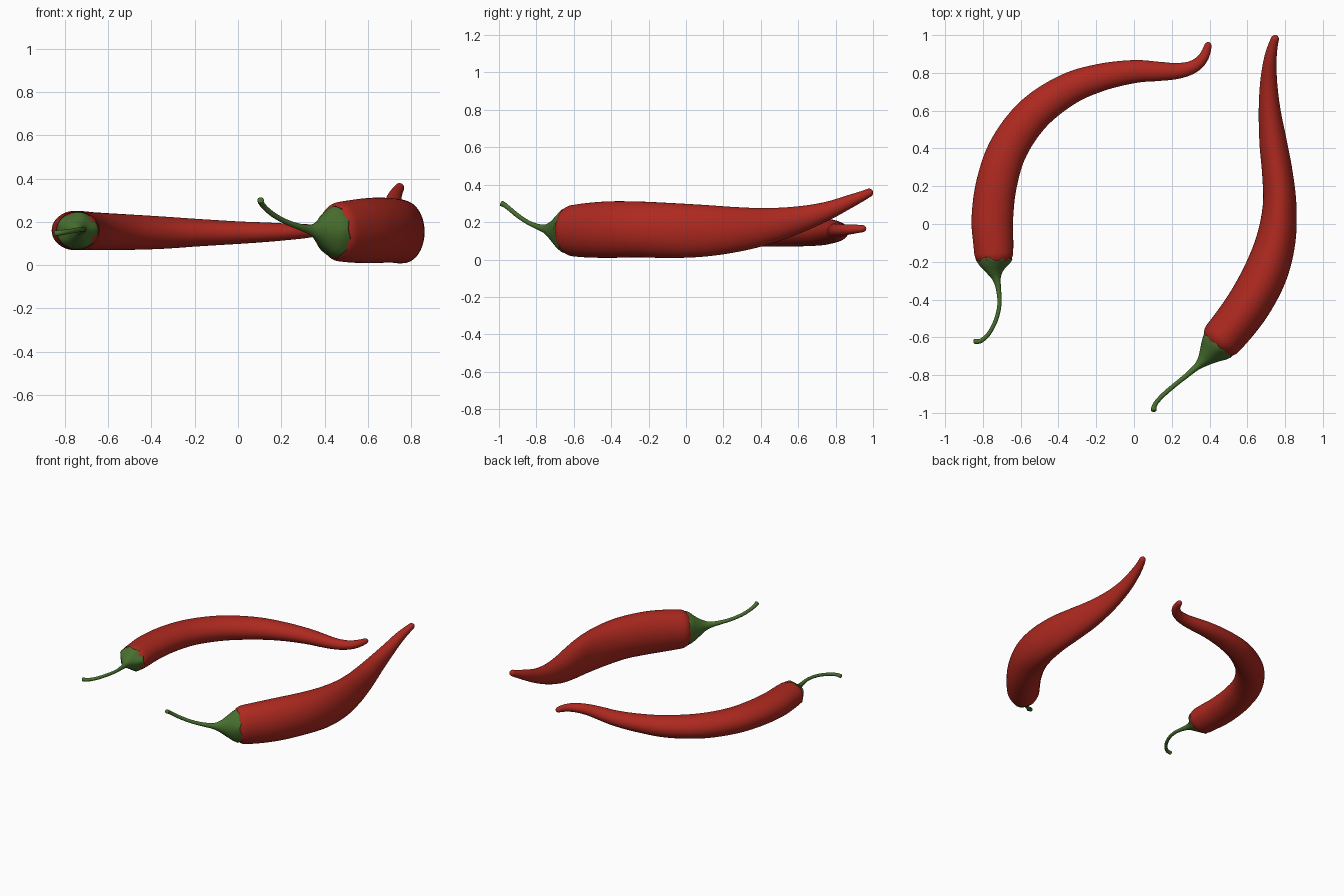
import bpy, bmesh, math
from mathutils import Vector


def material(name, rgb):
    m = bpy.data.materials.new(name)
    m.diffuse_color = (*rgb, 1)
    return m


RED = material("pepper_red", (0.42, 0.022, 0.014))
GREEN = material("stem_green", (0.065, 0.16, 0.028))


def spline(pts, steps=24):
    """Smooth curve through (x, y, z, half width, half height) points."""
    ext = [[2 * a - b for a, b in zip(pts[0], pts[1])]] + [list(p) for p in pts]
    ext.append([2 * a - b for a, b in zip(pts[-1], pts[-2])])
    out = []
    for i in range(1, len(ext) - 2):
        for k in range(steps):
            t = k / steps
            out.append([0.5 * (2 * b + (c - a) * t + (2 * a - 5 * b + 4 * c - d) * t * t
                               + (3 * b - a - 3 * c + d) * t ** 3)
                        for a, b, c, d in zip(*ext[i - 1:i + 3])])
    out.append(list(pts[-1]))
    return out


def sweep(name, pts, mat, cap_start, cap_end, rings=60, sides=40, scallop=0.0):
    """Elliptical tube along the points, with rounded ends or a scalloped rim."""
    path = spline(pts)
    arc = [0.0]
    for a, b in zip(path, path[1:]):
        arc.append(arc[-1] + (Vector(b[:3]) - Vector(a[:3])).length)
    total = arc[-1]

    def at(s):
        i = 0
        while i < len(arc) - 2 and arc[i + 1] < s:
            i += 1
        f = (s - arc[i]) / (arc[i + 1] - arc[i])
        v = [a + (b - a) * f for a, b in zip(path[i], path[i + 1])]
        lo, hi = path[max(i - 1, 0)], path[min(i + 2, len(path) - 1)]
        return v, (Vector(hi[:3]) - Vector(lo[:3])).normalized()

    # ring stations: (distance along, radius factor)
    n = 10
    st = []
    if cap_start:
        for k in range(n):
            a = math.pi / 2 * (k + 0.3) / n
            st.append((cap_start * (1 - math.cos(a)), math.sin(a)))
    else:
        st.append((0.0, 0.86))      # rim tucked into the body
    for k in range(rings + 1):
        st.append((cap_start + (total - cap_start - cap_end) * k / rings, 1.0))
    for k in reversed(range(n)):
        a = math.pi / 2 * (k + 0.3) / n
        st.append((total - cap_end * (1 - math.cos(a)), math.sin(a)))

    bm = bmesh.new()
    loops = []
    for s, f in st:
        v, t = at(s)
        side = t.cross(Vector((0, 0, 1))).normalized()
        up = side.cross(t)
        fade = scallop * max(0, 1 - s / 0.09) ** 2
        loop = []
        for j in range(sides):
            a = 2 * math.pi * j / sides
            p = Vector(v[:3]) + side * (v[3] * f * math.cos(a)) + up * (v[4] * f * math.sin(a))
            p -= t * fade * math.cos(5 * a + 0.6)
            loop.append(bm.verts.new(p))
        loops.append(loop)
    for a, b in zip(loops, loops[1:]):
        for j in range(sides):
            k = (j + 1) % sides
            bm.faces.new((a[j], a[k], b[k], b[j]))
    bm.faces.new(loops[0])
    bm.faces.new(loops[-1])
    bmesh.ops.recalc_face_normals(bm, faces=bm.faces)
    for face in bm.faces:
        face.smooth = True
    me = bpy.data.meshes.new(name)
    bm.to_mesh(me)
    bm.free()
    me.materials.append(mat)
    ob = bpy.data.objects.new(name, me)
    bpy.context.collection.objects.link(ob)
    return ob


# left pepper: long curved body
sweep("left_pepper_body", [
    (-0.738, -0.235, 0.160, 0.098, 0.086), (-0.745, -0.10, 0.160, 0.106, 0.090),
    (-0.750, 0.03, 0.160, 0.110, 0.091), (-0.728, 0.21, 0.160, 0.108, 0.090),
    (-0.665, 0.40, 0.157, 0.103, 0.087), (-0.535, 0.58, 0.153, 0.096, 0.083),
    (-0.355, 0.71, 0.150, 0.085, 0.075), (-0.18, 0.775, 0.150, 0.073, 0.063),
    (0.0, 0.807, 0.150, 0.061, 0.052), (0.13, 0.808, 0.152, 0.051, 0.045),
    (0.23, 0.810, 0.154, 0.042, 0.038), (0.315, 0.833, 0.157, 0.034, 0.032),
    (0.370, 0.885, 0.162, 0.027, 0.026), (0.398, 0.963, 0.166, 0.017, 0.017),
], RED, 0.08, 0.02)

# left pepper: calyx flowing into the curled stem
sweep("left_pepper_stem", [
    (-0.742, -0.185, 0.160, 0.097, 0.086), (-0.740, -0.215, 0.160, 0.078, 0.068),
    (-0.736, -0.250, 0.160, 0.047, 0.044), (-0.728, -0.290, 0.161, 0.023, 0.023),
    (-0.718, -0.340, 0.163, 0.014, 0.014), (-0.712, -0.420, 0.166, 0.011, 0.011),
    (-0.728, -0.500, 0.165, 0.011, 0.011), (-0.765, -0.575, 0.158, 0.011, 0.011),
    (-0.810, -0.618, 0.151, 0.012, 0.012), (-0.850, -0.622, 0.146, 0.014, 0.014),
], GREEN, 0, 0.008, scallop=0.013)

# right pepper: thick body with the tip lifted
sweep("right_pepper_body", [
    (0.410, -0.672, 0.152, 0.106, 0.128), (0.520, -0.545, 0.156, 0.114, 0.144),
    (0.617, -0.41, 0.160, 0.118, 0.151), (0.700, -0.25, 0.161, 0.116, 0.149),
    (0.752, -0.08, 0.155, 0.104, 0.147), (0.771, 0.10, 0.154, 0.089, 0.138),
    (0.759, 0.27, 0.161, 0.081, 0.120), (0.737, 0.43, 0.178, 0.073, 0.098),
    (0.718, 0.60, 0.213, 0.058, 0.072), (0.713, 0.75, 0.258, 0.045, 0.050),
    (0.721, 0.87, 0.308, 0.034, 0.036), (0.737, 0.95, 0.343, 0.025, 0.026),
    (0.753, 0.998, 0.367, 0.019, 0.020),
], RED, 0.09, 0.022)

# right pepper: calyx flowing into the raised stem
sweep("right_pepper_stem", [
    (0.447, -0.634, 0.153, 0.098, 0.121), (0.423, -0.661, 0.153, 0.083, 0.104),
    (0.393, -0.695, 0.155, 0.056, 0.072), (0.364, -0.727, 0.159, 0.033, 0.042),
    (0.330, -0.758, 0.165, 0.018, 0.022), (0.275, -0.805, 0.180, 0.013, 0.014),
    (0.215, -0.853, 0.203, 0.012, 0.012), (0.160, -0.900, 0.235, 0.012, 0.012),
    (0.122, -0.940, 0.268, 0.012, 0.012), (0.106, -0.968, 0.290, 0.013, 0.013),
    (0.104, -0.992, 0.303, 0.016, 0.016),
], GREEN, 0, 0.008, scallop=0.013)
